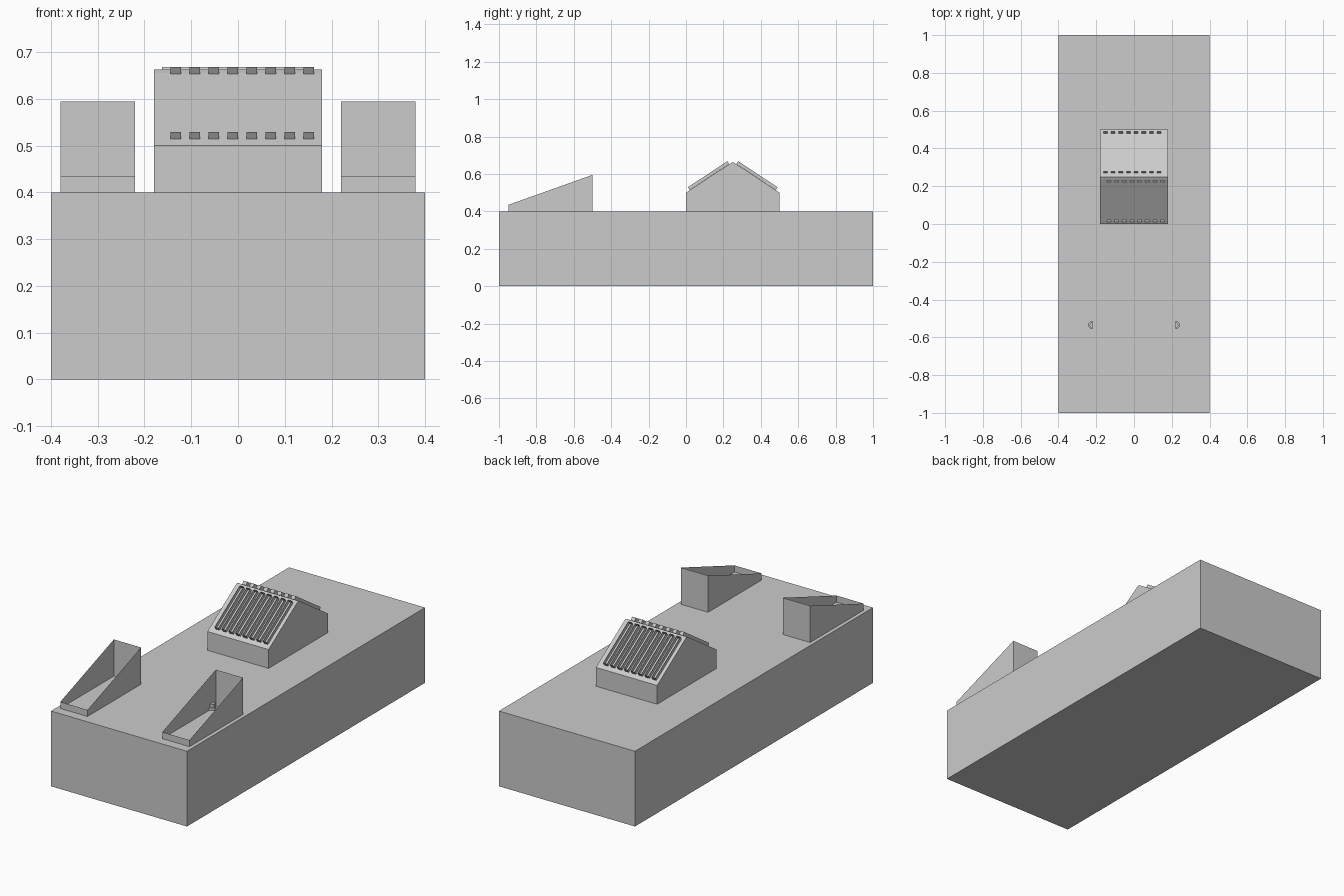
import bpy, bmesh, math
from mathutils import Vector

if "Cube" in bpy.data.objects:
    bpy.data.objects.remove(bpy.data.objects["Cube"])


def make(name, verts, faces):
    mesh = bpy.data.meshes.new(name)
    mesh.from_pydata(verts, [], faces)
    mesh.update()
    ob = bpy.data.objects.new(name, mesh)
    bpy.context.collection.objects.link(ob)
    return ob


def extrude_x(name, profile, x0, x1):
    """Solid prism from a (y, z) profile."""
    n = len(profile)
    verts = [(x, y, z) for x in (x0, x1) for y, z in profile]
    faces = [tuple(range(n))[::-1], tuple(range(n, 2 * n))]
    faces += [(i, (i + 1) % n, (i + 1) % n + n, i + n) for i in range(n)]
    ob = make(name, verts, faces)
    bm = bmesh.new()
    bm.from_mesh(ob.data)
    bmesh.ops.recalc_face_normals(bm, faces=bm.faces)
    bm.to_mesh(ob.data)
    bm.free()
    return ob


# Base block
extrude_x("base", [(-1, 0), (1, 0), (1, 0.4), (-1, 0.4)], -0.4, 0.4)

# Gabled housing with a softened ridge
extrude_x("vent_housing", [(0, 0.4), (0.5, 0.4), (0.5, 0.5), (0.265, 0.655),
                           (0.25, 0.663), (0.235, 0.655), (0, 0.5)], -0.18, 0.18)

# Open-topped vent trays on both roof slopes
slope = math.atan2(0.165, 0.25)
along = Vector((0, math.cos(slope), math.sin(slope)))
out = Vector((0, -math.sin(slope), math.cos(slope)))
start = Vector((0, 0.02, 0.514))


def vent_row(name, side):
    verts, faces = [], []
    for i in range(8):
        cx = -0.133 + i * 0.0406
        b = len(verts)
        for h in (0.0, 0.018):
            for dx, d in ((-0.011, 0), (0.011, 0), (0.011, 0.253), (-0.011, 0.253)):
                p = start + along * d + out * h + Vector((cx + dx, 0, 0))
                if side < 0:  # half turn about the ridge centre
                    p = Vector((-p.x, 0.5 - p.y, p.z))
                verts.append(p)
        faces.append((b + 3, b + 2, b + 1, b))
        faces += [(b + k, b + (k + 1) % 4, b + 4 + (k + 1) % 4, b + 4 + k) for k in range(4)]
    return make(name, verts, faces)


vent_row("front_vents", 1)
vent_row("back_vents", -1)

# Thin-walled wedge scoops, open at the top, with a small knob on the inner wall
for s, label in ((-1, "left"), (1, "right")):
    corners = [(0.22, -0.95, 0.435), (0.38, -0.95, 0.435), (0.38, -0.5, 0.595), (0.22, -0.5, 0.595)]
    verts = [(s * x, y, 0.4) for x, y, z in corners] + [(s * x, y, z) for x, y, z in corners]
    faces = [(k, (k + 1) % 4, (k + 1) % 4 + 4, k + 4) for k in range(4)]
    if s < 0:
        faces = [f[::-1] for f in faces]
    make(label + "_scoop", verts, faces)

    # stepped half-round knob
    verts, faces = [], []
    n = 9
    rings = [(0.022, 0.4), (0.022, 0.415), (0.015, 0.415), (0.015, 0.43)]
    for r, z in rings:
        for k in range(n):
            a = -math.pi / 2 + math.pi * k / (n - 1)
            verts.append((s * (0.22 + r * math.cos(a)), -0.535 + r * math.sin(a), z))
    for j in range(len(rings) - 1):
        faces += [(j * n + k, j * n + k + 1, (j + 1) * n + k + 1, (j + 1) * n + k) for k in range(n - 1)]
    faces.append(tuple(range(3 * n, 4 * n)))
    if s < 0:
        faces = [f[::-1] for f in faces]
    make(label + "_knob", verts, faces)
